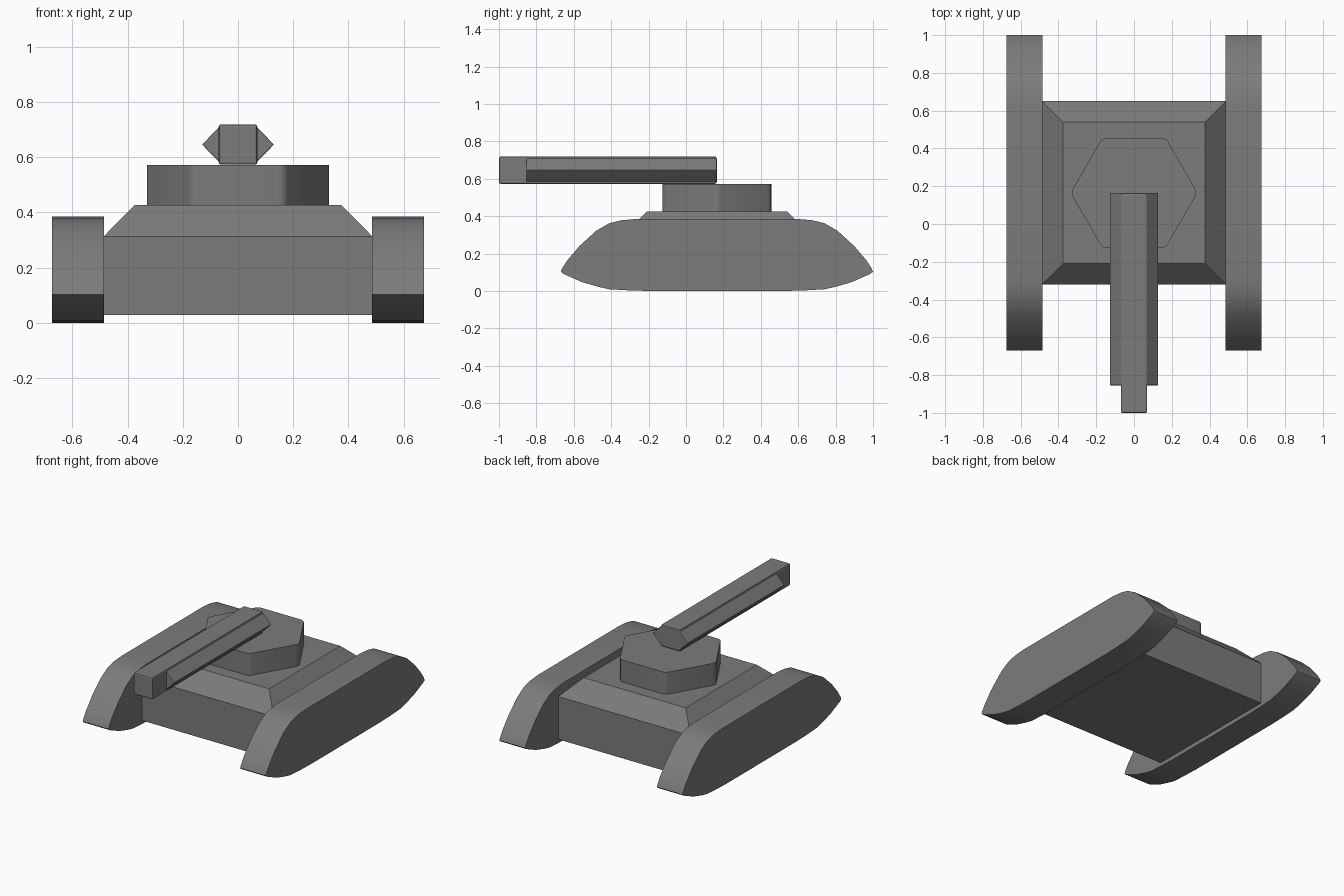
import bpy, bmesh, math
from mathutils import Vector

if "Cube" in bpy.data.objects:
    bpy.data.objects.remove(bpy.data.objects["Cube"])

CY = 0.165  # centre of the vehicle body along y

grey = bpy.data.materials.new("dark grey")
grey.diffuse_color = (0.2, 0.2, 0.2, 1)
grey.use_nodes = True
grey.node_tree.nodes["Principled BSDF"].inputs["Base Color"].default_value = grey.diffuse_color


def loft(name, rings, smooth=None):
    """Closed solid through a list of equal-length rings of 3D points."""
    bm = bmesh.new()
    loops = [[bm.verts.new(p) for p in ring] for ring in rings]
    n = len(loops[0])
    bm.faces.new(loops[0])
    bm.faces.new(loops[-1])
    for a, b in zip(loops, loops[1:]):
        for i in range(n):
            j = (i + 1) % n
            bm.faces.new((a[i], a[j], b[j], b[i]))
    bmesh.ops.recalc_face_normals(bm, faces=bm.faces)
    mesh = bpy.data.meshes.new(name)
    bm.to_mesh(mesh)
    bm.free()
    mesh.materials.append(grey)
    ob = bpy.data.objects.new(name, mesh)
    bpy.context.collection.objects.link(ob)
    if smooth:
        bpy.ops.object.select_all(action='DESELECT')
        ob.select_set(True)
        bpy.context.view_layer.objects.active = ob
        bpy.ops.object.shade_smooth_by_angle(angle=math.radians(smooth))
    return ob


def bevel(ob, width, segments):
    m = ob.modifiers.new("soft_edges", 'BEVEL')
    m.width, m.segments, m.limit_method = width, segments, 'ANGLE'


def rect(hx, hy, z):
    return [(sx * hx, CY + sy * hy, z) for sx, sy in ((-1, -1), (1, -1), (1, 1), (-1, 1))]


# Hull: straight lower box with sloped upper edges
loft("hull", [rect(0.487, 0.485, 0.028), rect(0.487, 0.485, 0.313), rect(0.376, 0.375, 0.426)])

# Tracks: symmetric rounded profile, half of it listed as (distance from centre, z)
half = [(0.43, 0.385), (0.51, 0.378), (0.575, 0.362), (0.645, 0.322), (0.735, 0.24),
        (0.80, 0.163), (0.828, 0.12), (0.835, 0.103), (0.82, 0.091), (0.72, 0.047),
        (0.63, 0.021), (0.575, 0.009), (0.47, 0.003), (0.36, 0.0)]
profile = [(CY + d, z) for d, z in half] + [(CY - d, z) for d, z in reversed(half)]
for side, label in ((-1, "left"), (1, "right")):
    loft(label + "_track", [[(side * x, y, z) for y, z in profile] for x in (0.485, 0.675)], 35)

# Turret: hexagon with slightly rounded vertical corners
outline = []
R, r = 0.336, 0.04
for k in range(6):
    a = math.radians(60 * k)
    c = Vector((math.cos(a), math.sin(a))) * (R - r / math.cos(math.radians(30)))
    for t in (-30, -10, 10, 30):
        b = a + math.radians(t)
        outline.append((c.x + r * math.cos(b), CY + c.y + r * math.sin(b)))
loft("turret", [[(x, y, z) for x, y in outline] for z in (0.42, 0.572)], 35)

# Gun: long square barrel with a shorter six-sided sleeve around it
ZC = 0.646
square = [(-0.07, -0.073), (0.07, -0.073), (0.07, 0.073), (-0.07, 0.073)]
barrel = loft("gun_barrel", [[(x, y, ZC + z) for x, z in square] for y in (-1.0, 0.163)])
bevel(barrel, 0.008, 2)
hexa = [(-0.066, -0.066), (0.066, -0.066), (0.13, 0), (0.066, 0.066), (-0.066, 0.066), (-0.13, 0)]
sleeve = loft("gun_sleeve", [[(x, y, ZC + z) for x, z in hexa] for y in (-0.854, 0.165)])
bevel(sleeve, 0.004, 2)
